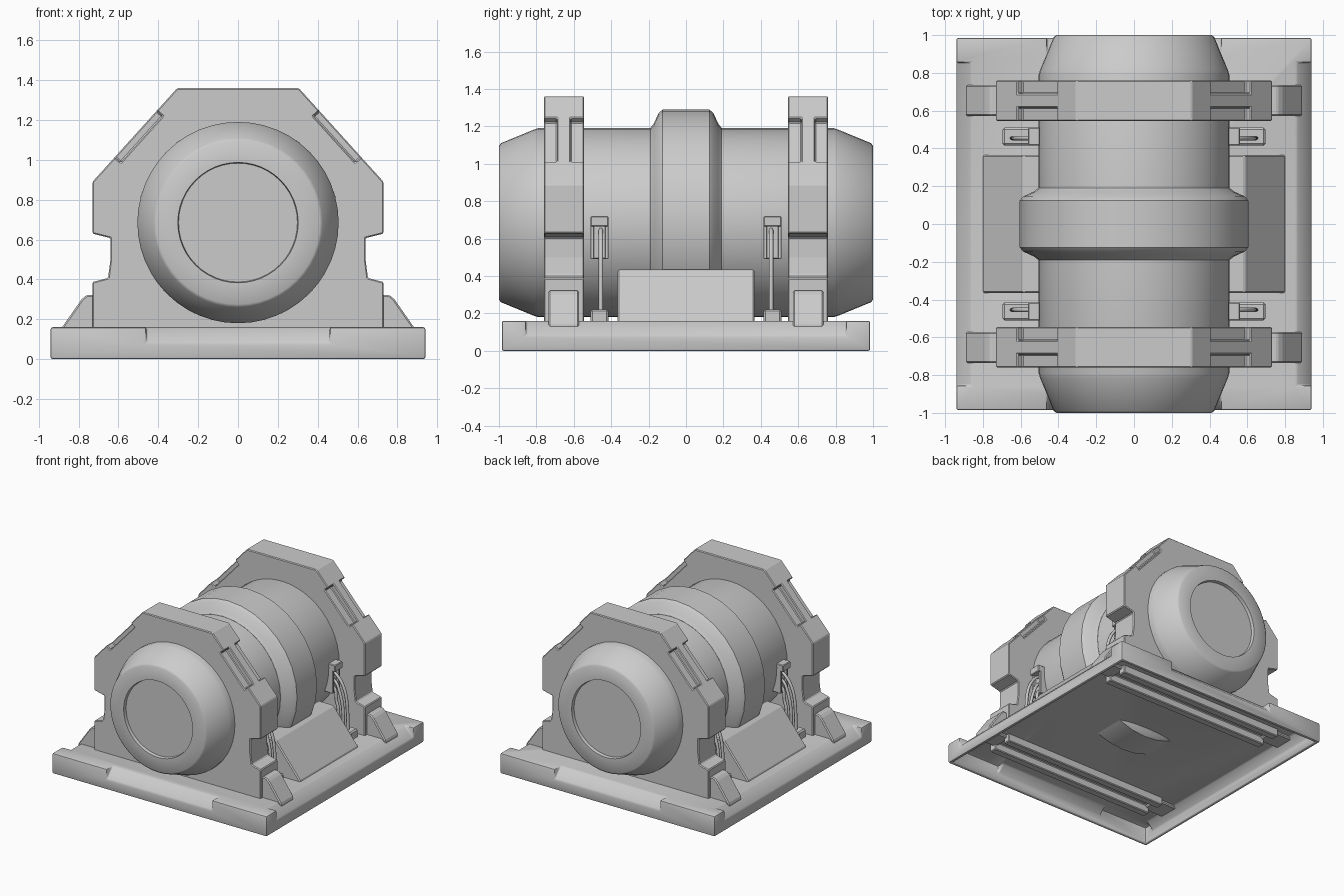
import bpy, bmesh, math
from mathutils import Vector

if "Cube" in bpy.data.objects:
    bpy.data.objects.remove(bpy.data.objects["Cube"])

AXIS_Z = 0.685  # height of the drum axis


def finish(name, bm):
    bmesh.ops.recalc_face_normals(bm, faces=bm.faces)
    me = bpy.data.meshes.new(name)
    bm.to_mesh(me)
    bm.free()
    ob = bpy.data.objects.new(name, me)
    bpy.context.collection.objects.link(ob)
    return ob


def prism(name, pts, lo, hi, axis='Y'):
    """Extrude a (horizontal, z) profile along Y or X."""
    bm = bmesh.new()
    rings = [[bm.verts.new((a, t, z) if axis == 'Y' else (t, a, z)) for a, z in pts]
             for t in (lo, hi)]
    n = len(pts)
    bm.faces.new(rings[0])
    bm.faces.new(rings[1])
    for i in range(n):
        j = (i + 1) % n
        bm.faces.new((rings[0][i], rings[0][j], rings[1][j], rings[1][i]))
    return finish(name, bm)


def box(name, x0, x1, y0, y1, z0, z1):
    return prism(name, [(x0, z0), (x1, z0), (x1, z1), (x0, z1)], y0, y1)


def lathe(name, profile, segs):
    """Revolve (radius, y) points about the drum axis."""
    bm = bmesh.new()
    rings = []
    for r, y in profile:
        rings.append([bm.verts.new((r * math.sin(2 * math.pi * i / segs), y,
                                    AXIS_Z + r * math.cos(2 * math.pi * i / segs)))
                      for i in range(segs)])
    for a, b in zip(rings, rings[1:]):
        for i in range(segs):
            j = (i + 1) % segs
            bm.faces.new((a[i], a[j], b[j], b[i]))
    bm.faces.new(rings[0])
    bm.faces.new(rings[-1])
    return finish(name, bm)


def apply(ob, kind, **settings):
    m = ob.modifiers.new(kind, kind)
    for k, v in settings.items():
        setattr(m, k, v)
    with bpy.context.temp_override(object=ob, active_object=ob):
        bpy.ops.object.modifier_apply(modifier=m.name)


def cut(ob, *cutters):
    for c in cutters:
        apply(ob, 'BOOLEAN', operation='DIFFERENCE', object=c, solver='EXACT')
        bpy.data.objects.remove(c)


def bevel(ob, width, segs=1):
    apply(ob, 'BEVEL', width=width, segments=segs, limit_method='ANGLE',
          angle_limit=math.radians(30))


def smooth(ob, angle=35):
    bpy.ops.object.select_all(action='DESELECT')
    ob.select_set(True)
    bpy.context.view_layer.objects.active = ob
    bpy.ops.object.shade_smooth_by_angle(angle=math.radians(angle))


# Base tray: open underneath, sloped notches along each edge
def tray(name, inset, z0, z1):
    x, y = 0.94 - inset, 0.985 - inset
    ob = box(name, -x, x, -y, y, z0, z1)
    for s in (-1, 1):
        for axis, e, half in (('Y', x, 0.855), ('X', y, 0.46)):
            tri = [(s * (e - 0.08), 0.16 - inset * 0.4), (s * (e + 0.04), 0.04 - inset * 0.4),
                   (s * (e + 0.04), 0.3), (s * (e - 0.08), 0.3)]
            cut(ob, prism('notch', tri, -half - inset, half + inset, axis))
    return ob


base = tray('base_tray', 0, 0, 0.16)
cut(base, tray('cavity', 0.025, -0.1, 0.13))
bevel(base, 0.01, 2)
smooth(base)

# Drum with tapered ends and recessed end discs
half = [(0.298, 0.975), (0.302, 1.0), (0.41, 1.0), (0.425, 0.99), (0.497, 0.815), (0.505, 0.79)]
drum = lathe('drum', [(r, -y) for r, y in half] + [(r, y) for r, y in reversed(half)], 48)
smooth(drum)

# Raised band round the middle of the drum
band = lathe('drum_band', [(0.48, -0.19), (0.507, -0.19), (0.53, -0.172), (0.585, -0.147),
                           (0.605, -0.125), (0.605, 0.125), (0.585, 0.147), (0.53, 0.172),
                           (0.507, 0.19), (0.48, 0.19)], 32)
smooth(band)

# Two support frames with waist notches, sloped shoulder grooves and split runners
right = [(0.305, 1.36), (0.73, 0.89), (0.73, 0.63), (0.64, 0.607), (0.64, 0.5),
         (0.652, 0.407), (0.73, 0.387), (0.73, 0.07)]
outline = right + [(-x, z) for x, z in reversed(right)]
A, B, N = Vector((0.408, 1.246)), Vector((0.618, 1.014)), Vector((0.742, 0.671))
groove = [A - N * 0.04, B - N * 0.04, B + N * 0.06, A + N * 0.06]
for sy, label in ((-1, 'front'), (1, 'back')):
    def span(a, b):
        return sorted((sy * a, sy * b))

    frame = prism(label + '_frame', outline, *span(0.545, 0.76))
    for sx in (-1, 1):
        pts = [(sx * p.x, p.y) for p in groove]
        for a, b in ((0.5, 0.617), (0.69, 0.8)):
            cut(frame, prism('groove', pts, *span(a, b)))
    cut(frame, box('runner_gap', -0.8, 0.8, *span(0.605, 0.70), 0.0, 0.13))
    bevel(frame, 0.006)

    for sx, side in ((-1, 'left'), (1, 'right')):
        tag = f'{label}_{side}_'
        # Wedge foot outside the frame
        foot = [(0.70, 0.11), (0.89, 0.11), (0.89, 0.15), (0.785, 0.3), (0.76, 0.322), (0.70, 0.322)]
        ob = prism(tag + 'foot', [(sx * x, z) for x, z in foot], *span(0.572, 0.735))
        bevel(ob, 0.008)

        # Cable socket on the drum: backing plate, rim and hood
        def part(name, x0, x1, a, b, z0, z1, w=0.005):
            o = box(tag + name, *sorted((sx * x0, sx * x1)), *span(a, b), z0, z1)
            bevel(o, w)

        part('socket_plate', 0.44, 0.52, 0.415, 0.51, 0.49, 0.72)
        part('socket_hood', 0.46, 0.56, 0.415, 0.51, 0.665, 0.72)
        for i, a in enumerate((0.415, 0.492)):
            part(f'socket_rim_{i}', 0.5, 0.54, a, a + 0.018, 0.49, 0.70, 0.003)
        part('cable_base', 0.515, 0.695, 0.415, 0.51, 0.15, 0.222, 0.01)

        # Three nested cables arching down to the base
        for i in range(3):
            top, out = 0.65 - 0.06 * i, 0.645 - 0.04 * i
            path = [(0.50, top), (0.54, top - 0.005), (out - 0.025, top - 0.11),
                    (out, 0.37), (out, 0.20)]
            cu = bpy.data.curves.new(tag + f'cable_{i}', 'CURVE')
            cu.dimensions = '3D'
            cu.bevel_depth = 0.012
            cu.bevel_resolution = 1
            cu.resolution_u = 4
            cu.use_fill_caps = True
            sp = cu.splines.new('NURBS')
            sp.points.add(len(path) - 1)
            for p, (x, z) in zip(sp.points, path):
                p.co = (sx * x, sy * 0.455, z, 1)
            sp.order_u = 3
            sp.use_endpoint_u = True
            bpy.context.collection.objects.link(bpy.data.objects.new(tag + f'cable_{i}', cu))

# Sloped side housings between the frames
for sx, side in ((-1, 'left'), (1, 'right')):
    prof = [(0.45, 0.14), (0.80, 0.14), (0.80, 0.165), (0.585, 0.435), (0.45, 0.435)]
    ob = prism(side + '_housing', [(sx * x, z) for x, z in prof], -0.365, 0.365)
    bevel(ob, 0.008)
